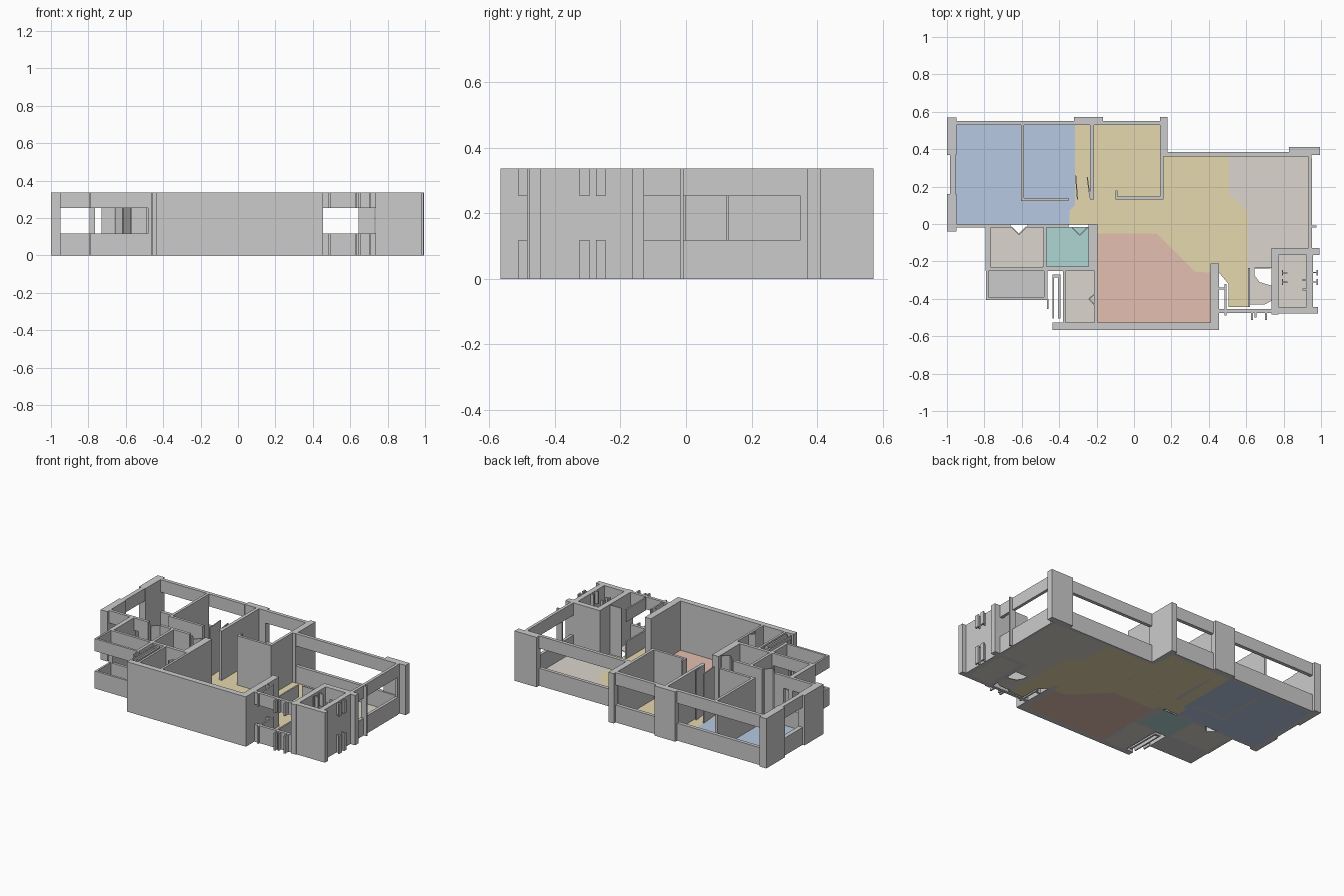
import bpy, bmesh
from mathutils import Vector

H, SILL, HEAD = 0.337, 0.118, 0.253


def prism(name, pts, z0, z1, mat=None):
    """Extrude a plan outline between two heights."""
    bm = bmesh.new()
    face = bm.faces.new([bm.verts.new((x, y, z0)) for x, y in pts])
    ext = bmesh.ops.extrude_face_region(bm, geom=[face])
    top = [v for v in ext["geom"] if isinstance(v, bmesh.types.BMVert)]
    bmesh.ops.translate(bm, verts=top, vec=(0, 0, z1 - z0))
    bmesh.ops.recalc_face_normals(bm, faces=bm.faces)
    me = bpy.data.meshes.new(name)
    bm.to_mesh(me)
    bm.free()
    if mat:
        me.materials.append(mat)
    ob = bpy.data.objects.new(name, me)
    bpy.context.collection.objects.link(ob)
    return ob


def rect(x0, y0, x1, y1):
    return [(x0, y0), (x1, y0), (x1, y1), (x0, y1)]


def wall(name, *r):
    prism(name, rect(*r), 0, H)


def window(name, *r):
    prism(name + "_sill", rect(*r), 0, SILL)
    prism(name + "_head", rect(*r), HEAD, H)


def leaf(name, a, b, t=0.006):
    """Thin slanted door leaf between two plan points."""
    a, b = Vector(a), Vector(b)
    d = (b - a).normalized() * t / 2
    n = Vector((-d.y, d.x))
    prism(name, [a - n, b - n, b + n, a + n], 0, H)


def material(name, rgb):
    m = bpy.data.materials.new(name)
    lin = [((c / 255 / 0.935 + 0.055) / 1.055) ** 2.4 for c in rgb]
    m.diffuse_color = (*lin, 1)
    return m


blue = material("bedroom_blue", (171, 188, 212))
yellow = material("hall_yellow", (215, 203, 163))
red = material("living_red", (213, 179, 164))
teal = material("bath_teal", (163, 200, 198))
beige = material("plain_beige", (205, 199, 192))
dark = material("balcony_grey", (177, 177, 177))

# Room floors
floors = {
    "bedroom_floor": (blue, [(-0.955, -0.005), (-0.345, -0.005), (-0.345, 0.07),
                             (-0.315, 0.1), (-0.315, 0.53), (-0.955, 0.53)]),
    "hall_floor": (yellow, [(-0.315, 0.53), (-0.315, 0.1), (-0.345, 0.07), (-0.345, -0.005),
                            (-0.195, -0.005), (-0.195, -0.05), (0.12, -0.05), (0.325, -0.255),
                            (0.41, -0.26), (0.455, -0.26), (0.505, -0.32), (0.505, -0.445),
                            (0.61, -0.445), (0.61, 0.065), (0.505, 0.165), (0.505, 0.365),
                            (0.15, 0.365), (0.15, 0.53)]),
    "living_floor": (red, [(-0.195, -0.05), (-0.195, -0.53), (0.412, -0.53), (0.412, -0.26),
                           (0.325, -0.255), (0.12, -0.05)]),
    "teal_bath_floor": (teal, rect(-0.47, -0.23, -0.24, -0.015)),
    "kitchen_floor": (beige, [(0.505, 0.365), (0.505, 0.165), (0.61, 0.065), (0.61, -0.43),
                              (0.70, -0.43), (0.735, -0.41), (0.735, -0.33), (0.67, -0.31),
                              (0.645, -0.275), (0.645, -0.235), (0.735, -0.235),
                              (0.735, -0.13), (0.935, -0.13), (0.935, 0.365)]),
    "right_bath_floor": (beige, rect(0.77, -0.445, 0.925, -0.16)),
    "utility_floor": (beige, [(-0.77, -0.235), (-0.48, -0.235), (-0.48, -0.015), (-0.575, -0.015),
                              (-0.615, -0.055), (-0.655, -0.015), (-0.77, -0.015)]),
    "balcony_floor": (dark, rect(-0.785, -0.395, -0.48, -0.245)),
    "closet_floor": (beige, rect(-0.37, -0.53, -0.20, -0.245)),
}
for name, (mat, pts) in floors.items():
    prism(name, pts, 0, 0.004, mat)

# Outer pillars and solid walls
solid = {
    "left_back_pillar": (-1, 0.37, -0.95, 0.57),
    "left_front_pillar": (-1, -0.04, -0.95, 0.16),
    "back_pillar": (-0.32, 0.53, -0.165, 0.572),
    "back_step_pillar": (0.14, 0.36, 0.18, 0.572),
    "back_right_pillar": (0.83, 0.37, 0.995, 0.412),
    "kitchen_corner_post": (0.93, 0.35, 0.95, 0.38),
    "living_front_wall": (-0.435, -0.566, 0.455, -0.527),
    "living_right_wall": (0.41, -0.53, 0.455, -0.21),
    "bath_left_wall": (0.735, -0.485, 0.772, -0.13),
    "bath_back_wall": (0.735, -0.165, 0.992, -0.128),
    "bath_right_wall": (0.922, -0.475, 0.957, -0.13),
    "bath_front_wall": (0.735, -0.478, 0.985, -0.443),
    # Inner walls
    "hall_thick_wall": (-0.243, -0.25, -0.195, 0),
    "living_left_wall": (-0.21, -0.53, -0.195, -0.25),
    "service_back_wall": (-0.73, -0.02, -0.66, 0),
    "service_back_wall_mid": (-0.57, -0.02, -0.35, 0),
    "service_front_wall": (-0.49, -0.25, -0.2, -0.228),
    "utility_left_wall": (-0.795, -0.25, -0.765, -0.005),
    "utility_right_wall": (-0.485, -0.25, -0.467, -0.005),
    "balcony_right_wall": (-0.482, -0.405, -0.462, -0.25),
    "balcony_stub": (-0.466, -0.455, -0.457, -0.4),
    "closet_left_wall": (-0.38, -0.53, -0.365, -0.25),
    "bedroom_divider": (-0.605, 0.125, -0.587, 0.53),
    "bedroom_inner_wall": (-0.605, 0.122, -0.35, 0.14),
    "hall_divider": (-0.235, 0.13, -0.213, 0.53),
    "study_right_wall": (0.138, 0.13, 0.157, 0.53),
    "study_front_wall": (-0.1, 0.13, 0.157, 0.147),
    "study_front_stub": (-0.1, 0.13, -0.088, 0.18),
    "kitchen_mullion": (0.932, -0.018, 0.975, -0.008),
}
for name, r in solid.items():
    wall(name, *r)

# Walls with a window band between sill and head
glazed = {
    "left_window": (-0.985, 0.16, -0.955, 0.37),
    "back_left_window": (-0.95, 0.528, -0.32, 0.552),
    "back_mid_window": (-0.165, 0.528, 0.14, 0.552),
    "back_right_window": (0.18, 0.362, 0.93, 0.385),
    "kitchen_right_window": (0.933, -0.13, 0.953, 0.35),
    "front_left_window": (-0.95, -0.02, -0.73, 0),
    "utility_window": (-0.765, -0.25, -0.485, -0.232),
    "balcony_front_window": (-0.79, -0.405, -0.482, -0.39),
    "balcony_left_window": (-0.79, -0.39, -0.777, -0.25),
    "closet_window_outer": (-0.437, -0.505, -0.428, -0.27),
    "closet_window_inner": (-0.405, -0.505, -0.393, -0.27),
    "closet_window_end": (-0.437, -0.285, -0.393, -0.27),
    "entry_front_window": (0.455, -0.475, 0.735, -0.455),
    "entry_side_window": (0.61, -0.445, 0.62, -0.235),
    "entry_frame_left": (0.485, -0.49, 0.495, -0.32),
    "entry_frame_cross": (0.455, -0.35, 0.495, -0.34),
}
for name, r in glazed.items():
    window(name, *r)

# Small window fittings around the entry and the right bath
for i, (x, y) in enumerate([(0.625, -0.512), (0.645, -0.5), (0.70, -0.512)]):
    window(f"entry_fitting_{i}", x, y, x + 0.01, -0.475)
for i, y in enumerate([-0.325, -0.275]):
    window(f"outer_fitting_{i}", 0.957, y + 0.012, 0.985, y + 0.018)
    window(f"outer_fitting_cap_{i}", 0.975, y, 0.985, y + 0.03)
    window(f"inner_fitting_{i}", 0.79, y, 0.797, y + 0.03)
    window(f"inner_fitting_cap_{i}", 0.797, y + 0.01, 0.82, y + 0.017)
    window(f"wall_fitting_{i}", 0.9, y - 0.03, 0.922, y - 0.02)

# Slanted door leaves
doors = [((-0.655, -0.015), (-0.615, -0.055)), ((-0.575, -0.015), (-0.615, -0.055)),
         ((-0.33, -0.02), (-0.29, -0.06)), ((-0.25, -0.02), (-0.29, -0.06)),
         ((-0.205, -0.37), (-0.24, -0.4)), ((-0.205, -0.44), (-0.24, -0.4)),
         ((-0.312, 0.26), (-0.302, 0.13)), ((-0.25, 0.25), (-0.235, 0.14)),
         ((0.645, -0.235), (0.73, -0.235))]
for i, (a, b) in enumerate(doors):
    leaf(f"door_leaf_{i}", a, b)
